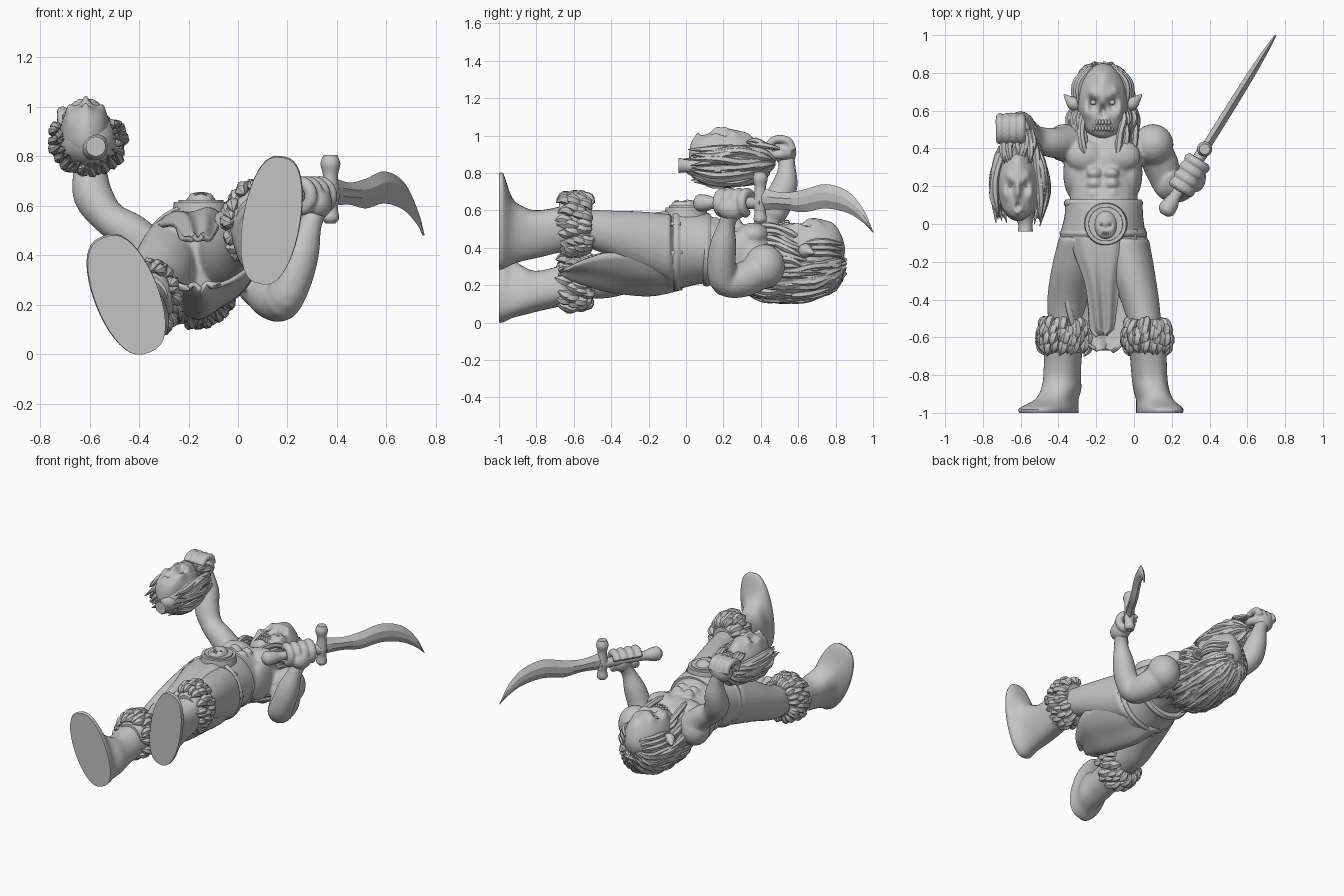
import bpy, bmesh, math, random
from mathutils import Vector, Matrix

random.seed(4)
old = bpy.data.objects.get("Cube")
if old:
    bpy.data.objects.remove(old)

stone = bpy.data.materials.new("stone grey")
stone.use_nodes = True
grey = (0.55, 0.55, 0.55, 1)
stone.diffuse_color = grey
stone.node_tree.nodes["Principled BSDF"].inputs["Base Color"].default_value = grey


def finish(bm, name, voxel=0, thick=0, angle=40):
    """Turn a bmesh into a smooth object, optionally fused by a remesh."""
    bmesh.ops.recalc_face_normals(bm, faces=bm.faces)
    mesh = bpy.data.meshes.new(name)
    bm.to_mesh(mesh)
    bm.free()
    mesh.materials.append(stone)
    mesh.shade_smooth()
    mesh.set_sharp_from_angle(angle=math.radians(angle))
    obj = bpy.data.objects.new(name, mesh)
    bpy.context.collection.objects.link(obj)
    if thick:
        obj.modifiers.new("Thickness", "SOLIDIFY").thickness = thick
    if voxel:
        fuse = obj.modifiers.new("Fuse", "REMESH")
        fuse.mode, fuse.voxel_size, fuse.use_smooth_shade = "VOXEL", voxel, True
        soft = obj.modifiers.new("Soften", "SMOOTH")
        soft.factor, soft.iterations = 0.5, 4


def spline(stations, steps):
    """Catmull-Rom interpolation of station tuples."""
    p = [Vector(s) for s in stations]
    p = [p[0] * 2 - p[1]] + p + [p[-1] * 2 - p[-2]]
    out = []
    for a, b, c, d in zip(p, p[1:], p[2:], p[3:]):
        for k in range(steps):
            t = k / steps
            out.append(b + (c - a) * (t / 2) + (a * 2 - b * 5 + c * 4 - d) * (t * t / 2)
                       + (b * 3 - a - c * 3 + d) * (t ** 3 / 2))
    return out + [p[-2]]


def loft(bm, stations, tilt=0, box=1, sides=24, steps=4):
    """Stations x, y, z, r make a round tube; x, y, z, a, b stack ovals along y."""
    rings, rows = spline(stations, steps), []
    pos = [Vector(r[:3]) for r in rings]
    side = None
    for i, r in enumerate(rings):
        if len(r) == 5:
            u = Vector((math.cos(tilt), 0, -math.sin(tilt)))
            v = Vector((math.sin(tilt), 0, math.cos(tilt)))
        else:
            t = (pos[min(i + 1, len(pos) - 1)] - pos[max(i - 1, 0)]).normalized()
            side = t.orthogonal() if side is None else side - t * side.dot(t)
            u = side.normalized()
            v = t.cross(u)
        row = []
        for k in range(sides):
            g = math.tau * k / sides
            c = math.copysign(abs(math.cos(g)) ** box, math.cos(g))
            row.append(bm.verts.new(pos[i] + u * r[3] * c + v * r[-1] * math.sin(g)))
        rows.append(row)
    for a, b in zip(rows, rows[1:]):
        for k in range(sides):
            n = (k + 1) % sides
            bm.faces.new((a[k], a[n], b[n], b[k]))
    bm.faces.new(rows[0])
    bm.faces.new(rows[-1])


def ball(bm, centre, radii, level=3):
    m = Matrix.Translation(centre) @ Matrix.Diagonal((*radii, 1))
    return bmesh.ops.create_icosphere(bm, subdivisions=level, radius=1, matrix=m)["verts"]


def strand(bm, points, r):
    """Tapered lock of hair or fur."""
    taper = [0.5] + [1] * (len(points) - 2) + [0.1]
    loft(bm, [(*p, r * t) for p, t in zip(points, taper)], sides=6, steps=3)


def wob(amount=.015):
    return random.uniform(-amount, amount)


def face(name, centre, radii, skull, level=5):
    """Head looking along +z, shaped by soft pushes on a sphere."""
    bm = bmesh.new()
    verts = ball(bm, (0, 0, 0), (1, 1, 1), level)
    # spot, radius, push
    pushes = [((0, -0.35, 1), 0.3, (0, 0, -0.06)), ((0, -0.62, 0.8), 0.25, (0, 0, 0.14)),
              ((0, -0.98, 0.4), 0.35, (0, 0.02, 0.25)), ((0, 0.16, 1), 0.25, (0, 0, 0.06)),
              ((0, 0.7, 0.7), 0.4, (0, 0, 0.16))]
    if skull:
        pushes += [((0, -0.22, 0.98), 0.13, (0, 0, -0.3)), ((0, -0.62, 0.8), 0.2, (0, 0, -0.05))]
    else:
        pushes += [((0, -0.22, 0.97), 0.15, (0, 0, 0.2)), ((0, 0, 1), 0.12, (0, 0, 0.1)),
                   ((0, -0.6, 0.83), 0.13, (0, 0, -0.3)), ((0, -0.76, 0.65), 0.12, (0, 0, 0.12))]
    for s in (-1, 1):
        pushes += [((s * 0.38, 0, 0.93), 0.19, (0, 0, -0.32 if skull else -0.17)),
                   ((s * 0.3, 0.18, 0.93), 0.14, (0, -0.06, 0.12)),
                   ((s * 0.5, 0.26, 0.83), 0.16, (0, 0, 0.12)),
                   ((s * 0.62, -0.25, 0.74), 0.2, (s * 0.05, 0, 0.13)),
                   ((s * 0.6, -0.7, 0.4), 0.35, (s * 0.05, 0, 0.12))]
    for v in verts:
        start = v.co.copy()
        for spot, r, push in pushes:
            v.co += Vector(push) * math.exp(-((start - Vector(spot)).length / r) ** 2)
    for s in (-1, 1):
        ball(bm, (s * 0.37, -0.01, 0.73), (0.12, 0.07, 0.08), 2)
    if skull:
        # two rows of teeth
        for k in range(-3, 4):
            for y in (-0.52, -0.68):
                ball(bm, (k * 0.12, y, 0.93 - 0.02 * k * k + (y + 0.52) * 0.4), (0.06, 0.075, 0.07), 2)
    bm.transform(Matrix.Translation(centre) @ Matrix.Diagonal((*radii, 1)))
    finish(bm, name, angle=70)


# body: torso, thighs, neck, muscles and arms fused together
bm = bmesh.new()
loft(bm, [(-.16, -.18, .37, .19, .17), (-.17, -.08, .375, .225, .2), (-.16, .03, .4, .2, .19),
          (-.16, .13, .4, .18, .17), (-.165, .25, .38, .19, .15), (-.165, .36, .36, .21, .16),
          (-.165, .45, .35, .17, .13), (-.165, .55, .35, .09, .09)])
loft(bm, [(.07, -.6, .52, .08, .09), (.035, -.42, .48, .1, .12),
          (-.015, -.25, .44, .125, .155), (-.05, -.08, .4, .13, .18)])
loft(bm, [(-.365, -.6, .22, .08, .09), (-.355, -.42, .25, .105, .12),
          (-.315, -.25, .32, .125, .15), (-.27, -.08, .38, .13, .18)])
for s in (-1, 1):
    ball(bm, (-.165 + s * .095, .36, .47), (.105, .085, .065))
    ball(bm, (-.165 + s * .15, .27, .36), (.06, .14, .13))
    for k in range(3):
        ball(bm, (-.165 + s * .045, .16 + k * .055, .53), (.042, .03, .035), 2)
ball(bm, (.1, .42, .3), (.11, .11, .12))
ball(bm, (-.37, .43, .39), (.1, .1, .11))
loft(bm, [(.08, .44, .3, .09), (.14, .32, .235, .095), (.18, .21, .22, .08), (.225, .19, .31, .077),
          (.26, .2, .42, .07), (.295, .22, .53, .045), (.32, .25, .6, .05)])
loft(bm, [(-.34, .43, .4, .09), (-.43, .43, .49, .08), (-.52, .45, .55, .07), (-.585, .49, .64, .08),
          (-.6, .53, .74, .068), (-.62, .54, .84, .045), (-.65, .53, .9, .05)])
finish(bm, "body", voxel=.011)

# boots with flat soles, and fur cuffs
boots = {
    "left": (.17, [(.135, -1, .54, .115, .26), (.135, -.975, .54, .115, .255), (.11, -.93, .49, .095, .18),
                   (.09, -.87, .475, .092, .145), (.08, -.78, .475, .093, .125), (.07, -.58, .52, .1, .12)],
             (.07, .53, .1, .135)),
    "right": (-.38, [(-.45, -1, .24, .128, .25), (-.45, -.975, .24, .128, .247), (-.41, -.93, .19, .1, .17),
                     (-.385, -.87, .17, .098, .13), (-.38, -.78, .17, .095, .105), (-.37, -.58, .22, .1, .11)],
              (-.37, .22, .11, .125)),
}
for label, (tilt, stations, (cx, cz, a, b)) in boots.items():
    bm = bmesh.new()
    loft(bm, stations, tilt, box=.75, sides=40)
    finish(bm, label + "_boot", angle=50)
    bm = bmesh.new()
    loft(bm, [(cx, y, cz, a * k, b * k) for y, k in
              ((-.68, .8), (-.65, .97), (-.6, 1.05), (-.54, 1), (-.505, .75))])
    for row, size in enumerate((.92, 1, 1.02, .95)):
        for k in range(17):
            g = math.tau * (k + row / 2 + wob(.4)) / 17
            y = -.52 - row * .034 + wob(.01)
            path = [(cx + a * f * size * math.cos(g + w), y - d, cz + b * f * size * math.sin(g + w))
                    for f, d, w in ((.85, -.015, 0), (1.1, .0, .03), (1.13 + wob(.06), .035, .1),
                                    (1.02, .07, .15 + wob(.15)))]
            strand(bm, path, .025)
    finish(bm, label + "_fur_cuff")

# broad belt with rolled edges and a round skull buckle
bm = bmesh.new()
loft(bm, [(-.165, -.07, .385, .225, .215), (-.165, -.05, .39, .225, .215), (-.16, .04, .4, .208, .2),
          (-.16, .1, .4, .205, .19), (-.16, .13, .4, .195, .18)], sides=40)
for y, a, b in ((-.05, .222, .212), (.11, .2, .188)):
    loft(bm, [(-.162, y + d, .39, a + e, b + e) for d, e in ((-.02, 0), (0, .01), (.02, 0))], sides=40)
finish(bm, "belt")
bm = bmesh.new()
for r, z in ((.115, .59), (.095, .6)):
    bmesh.ops.create_cone(bm, cap_ends=True, segments=40, radius1=r, radius2=r * .95, depth=.05,
                          matrix=Matrix.Translation((-.15, 0, z)))
finish(bm, "buckle_disc", angle=30)
face("buckle_skull", (-.15, -.005, .615), (.06, .075, .04), True, 4)


def cloth(name, rows, curl, fold):
    """Hanging sheet: rows x, y, z, half width; curl bends it across its width."""
    bm = bmesh.new()
    grid = []
    for r in spline(rows, 6):
        line = []
        for k in range(25):
            u = k / 12 - 1
            z = r[2] + curl * (r[3] * u) ** 2 + fold * math.sin(u * 7 + r[1] * 4)
            line.append(bm.verts.new((r[0] + r[3] * u, r[1], z)))
        grid.append(line)
    for p, q in zip(grid, grid[1:]):
        for k in range(24):
            bm.faces.new((p[k], p[k + 1], q[k + 1], q[k]))
    finish(bm, name, thick=.018)


cloth("front_loincloth", [(-.16, -.03, .59, .18), (-.16, -.15, .585, .16), (-.165, -.3, .56, .1),
                          (-.165, -.45, .52, .075), (-.165, -.55, .49, .06), (-.165, -.59, .48, .025)], -2, .01)
cloth("back_loincloth", [(-.16, -.02, .18, .22), (-.15, -.2, .15, .24), (-.14, -.42, .175, .225),
                         (-.15, -.55, .21, .18), (-.155, -.63, .24, .12), (-.16, -.67, .265, .05)], 4, .012)

# skull-faced head with pointed ears
face("head", (-.165, .645, .385), (.135, .205, .165), True)
for s in (-1, 1):
    bm = bmesh.new()
    x = -.165 + s * .12
    loft(bm, [(x, .63, .38, .03), (x + s * .035, .64, .385, .038), (x + s * .06, .66, .38, .022),
              (x + s * .085, .685, .37, .004)], sides=12)
    finish(bm, ("right" if s < 0 else "left") + "_ear")

# long hair over the back of the head and two front locks
bm = bmesh.new()
ball(bm, (-.165, .62, .31), (.14, .2, .16))
ball(bm, (-.165, .45, .25), (.14, .16, .11))
for layer in range(2):
    for k in range(32):
        g = math.radians(10 + 160 * k / 31)
        path = [(-.165 + .15 * f * math.cos(g) + wob(), y + wob(), .34 - .2 * f * math.sin(g) + wob())
                for f, y in ((.3, .84), (.72, .79), (1, .67), (1.06, .53), (1.04, .42),
                             (.85, .3 + wob(.04)))]
        strand(bm, path, .02)
for s in (-1, 1):
    for k in range(9):
        x = -.165 + s * (.09 + k * .009)
        z = .46 - k * .018
        strand(bm, [(x, .63 + wob(), z - .02), (x + s * .02 + wob(), .56, z + .01 + wob()),
                    (x + s * .012 + wob(), .48, z + .04 + wob()), (x + wob(), .4, z + .055 + wob()),
                    (x - s * .02 + wob(), .33 + wob(.03), z + .06)], .019)
    for k in range(3):
        x = -.165 + s * (.115 + k * .012)
        strand(bm, [(x - s * .06, .83, .42 - k * .03), (x, .76, .43 - k * .03),
                    (x + s * .012, .69, .43 - k * .03), (x + s * .005, .6, .42 - k * .03)], .018)
finish(bm, "hair")

# severed head, its neck stump and hair
face("severed_head", (-.615, .205, .885), (.105, .19, .14), False)
bm = bmesh.new()
loft(bm, [(-.575, -.04, .84, .04), (-.575, 0, .84, .038), (-.58, .05, .84, .055), (-.59, .12, .85, .07)])
finish(bm, "neck_stump")
bm = bmesh.new()
ball(bm, (-.605, .21, .86), (.125, .19, .12))
for k in range(42):
    g = math.radians(-30 + 230 * k / 41)
    path = [(-.605 + .125 * f * math.cos(g) + wob(), y + wob(), .87 - .12 * f * math.sin(g) + wob())
            for f, y in ((.2, .46), (.7, .4), (1, .28), (1.06, .15), (.9, .035 + wob(.035)))]
    strand(bm, path, .021)
for k in range(9):
    x = -.685 + k * .018
    strand(bm, [(x, .5, .93), (x + wob(), .43, .945), (x + wob(), .37, .96 + wob()), (x, .32, .965)], .017)
finish(bm, "severed_hair")

# right hand holding the hair
bm = bmesh.new()
ball(bm, (-.65, .53, .91), (.075, .06, .07))
for k in range(4):
    x = -.71 + k * .038
    loft(bm, [(x, .57, .92, .022), (x, .545, .97, .023), (x, .485, .98, .022),
              (x, .445, .95, .022), (x, .445, .9, .016)], sides=10)
loft(bm, [(-.6, .55, .9, .028), (-.575, .5, .9, .027), (-.59, .45, .89, .018)], sides=10)
finish(bm, "right_hand", voxel=.006)

# knife: handle, guard and wavy blade lying along one slanted line
start, along = Vector((.17, .07, .64)), Vector((.53, .85, 0)).normalized()
across = Vector((along.y, -along.x, 0))
bm = bmesh.new()
loft(bm, [(*(start + along * d), r) for d, r in
          ((-.025, .02), (0, .045), (.05, .042), (.1, .03), (.25, .03), (.4, .035))])
guard = start + along * .385
loft(bm, [(guard.x, guard.y, z, r) for z, r in
          ((.53, .02), (.55, .035), (.59, .03), (.64, .035), (.72, .03), (.77, .04), (.805, .028))])
finish(bm, "knife_hilt")
bm = bmesh.new()
tip = Vector((.75, 1, 0))
rows = []
# share of length, upper edge, lower edge
for t, top, low in spline([(0, .72, .6), (.2, .695, .605), (.38, .71, .59), (.58, .74, .61),
                           (.78, .7, .585), (.92, .6, .53), (1, .485, .48)], 5):
    p = Vector((guard.x, guard.y, 0)).lerp(tip, t)
    w = across * .024 * (1 - t ** 4 * .8)
    heights = (top, (top * 2 + low) / 3, (top + low * 2) / 3, low)
    outline = [(p, heights[0])] + [(p + w, z) for z in heights[1:3]]
    outline += [(p, heights[3])] + [(p - w, z) for z in heights[2:0:-1]]
    rows.append([bm.verts.new(q + Vector((0, 0, z))) for q, z in outline])
for p, q in zip(rows, rows[1:]):
    for k in range(6):
        bm.faces.new((p[k], p[k - 1], q[k - 1], q[k]))
bm.faces.new(rows[0])
bm.faces.new(rows[-1])
finish(bm, "knife_blade", angle=25)

# left hand wrapped round the handle
bm = bmesh.new()
ball(bm, start + along * .23 + across * .035 - Vector((0, 0, .03)), (.06, .08, .065))
for k in range(4):
    centre = start + along * (.15 + k * .05)
    ring = []
    for step in range(8):
        g = -1.6 + step * .62
        out = across * math.cos(g) + Vector((0, 0, math.sin(g)))
        ring.append((*(centre + out * .055), .027))
    loft(bm, ring, sides=10, steps=2)
finish(bm, "left_hand", voxel=.006)
